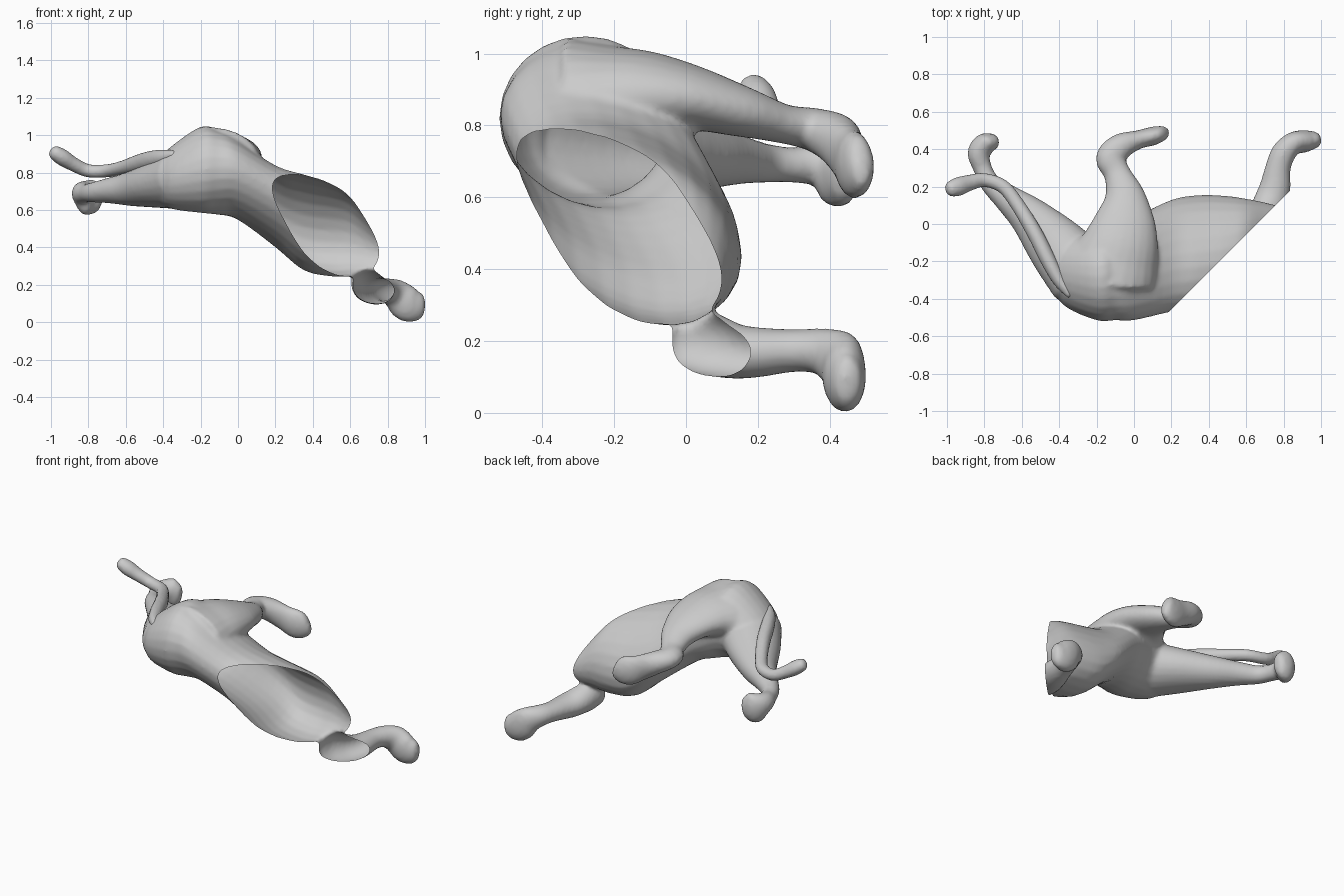
import bpy, bmesh, math
from mathutils import Vector

if "Cube" in bpy.data.objects:
    bpy.data.objects.remove(bpy.data.objects["Cube"])

SIDES = 24
grey = bpy.data.materials.new("light grey")
grey.diffuse_color = (0.6, 0.6, 0.6, 1)
grey.use_nodes = True
grey.node_tree.nodes["Principled BSDF"].inputs["Base Color"].default_value = grey.diffuse_color


def smooth_stations(st, steps=4):
    """Catmull-Rom interpolation through the stations."""
    out = []
    for k in range(len(st) - 1):
        p = [st[max(0, min(len(st) - 1, k + d))] for d in (-1, 0, 1, 2)]
        for i in range(steps):
            t = i / steps
            out.append([0.5 * (2 * b + (c - a) * t + (2 * a - 5 * b + 4 * c - d) * t * t
                               + (3 * b - a - 3 * c + d) * t ** 3)
                        for a, b, c, d in zip(*p)])
    return out + [list(st[-1])]


def skin_rings(bm, rings):
    """Closed skin over a list of vertex rings."""
    rows = [[bm.verts.new(p) for p in r] for r in rings]
    for a, b in zip(rows, rows[1:]):
        for i in range(SIDES):
            j = (i + 1) % SIDES
            bm.faces.new((a[i], a[j], b[j], b[i]))
    bm.faces.new(rows[0][::-1])
    bm.faces.new(rows[-1])


def limb(bm, stations):
    """Tapered tube; each station is x, y, z, side radius, upright radius."""
    stations = smooth_stations(stations)
    pts = [Vector(s[:3]) for s in stations]
    n = len(pts)
    rings = []
    for k, s in enumerate(stations):
        t = (pts[min(k + 1, n - 1)] - pts[max(k - 1, 0)]).normalized()
        side = t.cross(Vector((0, 0, 1))).normalized()
        up = side.cross(t)

        def ring(c, f):
            return [c + f * (side * s[3] * math.cos(a) + up * s[4] * math.sin(a))
                    for a in (2 * math.pi * i / SIDES for i in range(SIDES))]
        r = min(s[3], s[4])
        if k == 0:
            rings += [ring(pts[k] - t * r * 0.65, 0.4), ring(pts[k] - t * r * 0.4, 0.8)]
        rings.append(ring(pts[k], 1))
        if k == n - 1:
            rings += [ring(pts[k] + t * r * 0.4, 0.8), ring(pts[k] + t * r * 0.65, 0.4)]
    skin_rings(bm, rings)


def torso(bm, stations):
    """Barrel along x; each station is x, y, z, y radius, z radius, lean."""
    rings = []
    for x, y, z, ry, rz, lean in smooth_stations(stations):
        ring = []
        for i in range(SIDES):
            a = 2 * math.pi * i / SIDES
            dy = ry * math.cos(a)
            ring.append(Vector((x, y + dy, z + rz * math.sin(a) - lean * dy)))
        rings.append(ring)
    skin_rings(bm, rings)


def finish(name, bm, voxel, rounds, cut=False):
    """Fuse the parts into one smooth skin, and open it along the cut."""
    bmesh.ops.recalc_face_normals(bm, faces=bm.faces)
    me = bpy.data.meshes.new(name)
    bm.to_mesh(me)
    bm.free()
    ob = bpy.data.objects.new(name, me)
    bpy.context.collection.objects.link(ob)
    m = ob.modifiers.new("fuse", 'REMESH')
    m.mode, m.voxel_size = 'VOXEL', voxel
    m = ob.modifiers.new("soften", 'SMOOTH')
    m.factor, m.iterations = 0.5, rounds
    dg = bpy.context.evaluated_depsgraph_get()
    done = bpy.data.meshes.new_from_object(ob.evaluated_get(dg))
    ob.modifiers.clear()
    ob.data = done
    if cut:
        bm = bmesh.new()
        bm.from_mesh(done)
        bmesh.ops.bisect_plane(bm, geom=bm.verts[:] + bm.edges[:] + bm.faces[:],
                               plane_co=(0.655, 0, 0), plane_no=(1, -1, 0),
                               clear_outer=True)
        bm.to_mesh(done)
        bm.free()
    done.materials.clear()
    done.materials.append(grey)
    done.polygons.foreach_set("use_smooth", [True] * len(done.polygons))
    return ob


body = bmesh.new()
# rump, flank and belly
torso(body, [(-0.44, -0.25, 0.76, 0.08, 0.09, 0), (-0.37, -0.26, 0.77, 0.18, 0.16, 0),
             (-0.2, -0.28, 0.815, 0.235, 0.23, 0), (-0.1, -0.26, 0.8, 0.255, 0.225, 0.1),
             (0.0, -0.24, 0.76, 0.275, 0.205, 0.2), (0.2, -0.17, 0.62, 0.3, 0.2, 0.3),
             (0.35, -0.15, 0.535, 0.305, 0.24, 0.3), (0.5, -0.13, 0.495, 0.28, 0.24, 0.25),
             (0.6, -0.09, 0.465, 0.225, 0.215, 0.2), (0.7, -0.05, 0.405, 0.165, 0.155, 0.1),
             (0.79, -0.01, 0.36, 0.1, 0.085, 0)])
# upper hind leg
limb(body, [(-0.13, -0.39, 0.83, 0.18, 0.17), (-0.125, -0.3, 0.83, 0.245, 0.215),
            (-0.1, -0.2, 0.855, 0.24, 0.18), (-0.07, -0.1, 0.88, 0.205, 0.13),
            (-0.05, 0.02, 0.875, 0.165, 0.092), (-0.05, 0.15, 0.84, 0.11, 0.072),
            (-0.09, 0.27, 0.805, 0.072, 0.055), (-0.125, 0.35, 0.79, 0.08, 0.06),
            (-0.07, 0.415, 0.765, 0.07, 0.07), (0.02, 0.45, 0.72, 0.05, 0.08),
            (0.1, 0.47, 0.69, 0.05, 0.095), (0.15, 0.485, 0.705, 0.04, 0.08)])
# lower hind leg
limb(body, [(-0.28, -0.27, 0.77, 0.19, 0.17), (-0.42, -0.11, 0.74, 0.16, 0.13),
            (-0.56, 0.04, 0.715, 0.11, 0.095), (-0.68, 0.14, 0.705, 0.075, 0.07),
            (-0.77, 0.22, 0.695, 0.055, 0.055), (-0.81, 0.3, 0.69, 0.05, 0.05),
            (-0.83, 0.375, 0.69, 0.06, 0.065), (-0.8, 0.425, 0.67, 0.06, 0.1),
            (-0.755, 0.44, 0.66, 0.045, 0.08)])
# foreleg
limb(body, [(0.67, -0.02, 0.215, 0.07, 0.085), (0.7, 0.05, 0.195, 0.088, 0.09),
            (0.735, 0.13, 0.172, 0.09, 0.078), (0.755, 0.2, 0.168, 0.083, 0.07),
            (0.77, 0.3, 0.173, 0.068, 0.06), (0.8, 0.38, 0.17, 0.066, 0.065),
            (0.85, 0.43, 0.145, 0.06, 0.085), (0.91, 0.442, 0.095, 0.06, 0.095),
            (0.97, 0.45, 0.085, 0.045, 0.075)])
finish("body_shell", body, 0.013, 4, cut=True)

# tail
tail = bmesh.new()
limb(tail, [(-0.34, -0.375, 0.895, 0.025, 0.025), (-0.4, -0.3, 0.88, 0.036, 0.042),
            (-0.46, -0.19, 0.868, 0.042, 0.05),
            (-0.53, -0.05, 0.85, 0.042, 0.048), (-0.62, 0.1, 0.825, 0.038, 0.038),
            (-0.7, 0.2, 0.81, 0.037, 0.035), (-0.8, 0.235, 0.81, 0.037, 0.035),
            (-0.88, 0.22, 0.845, 0.043, 0.038), (-0.94, 0.2, 0.882, 0.05, 0.044),
            (-0.98, 0.187, 0.908, 0.042, 0.038)])
finish("tail", tail, 0.01, 2)
